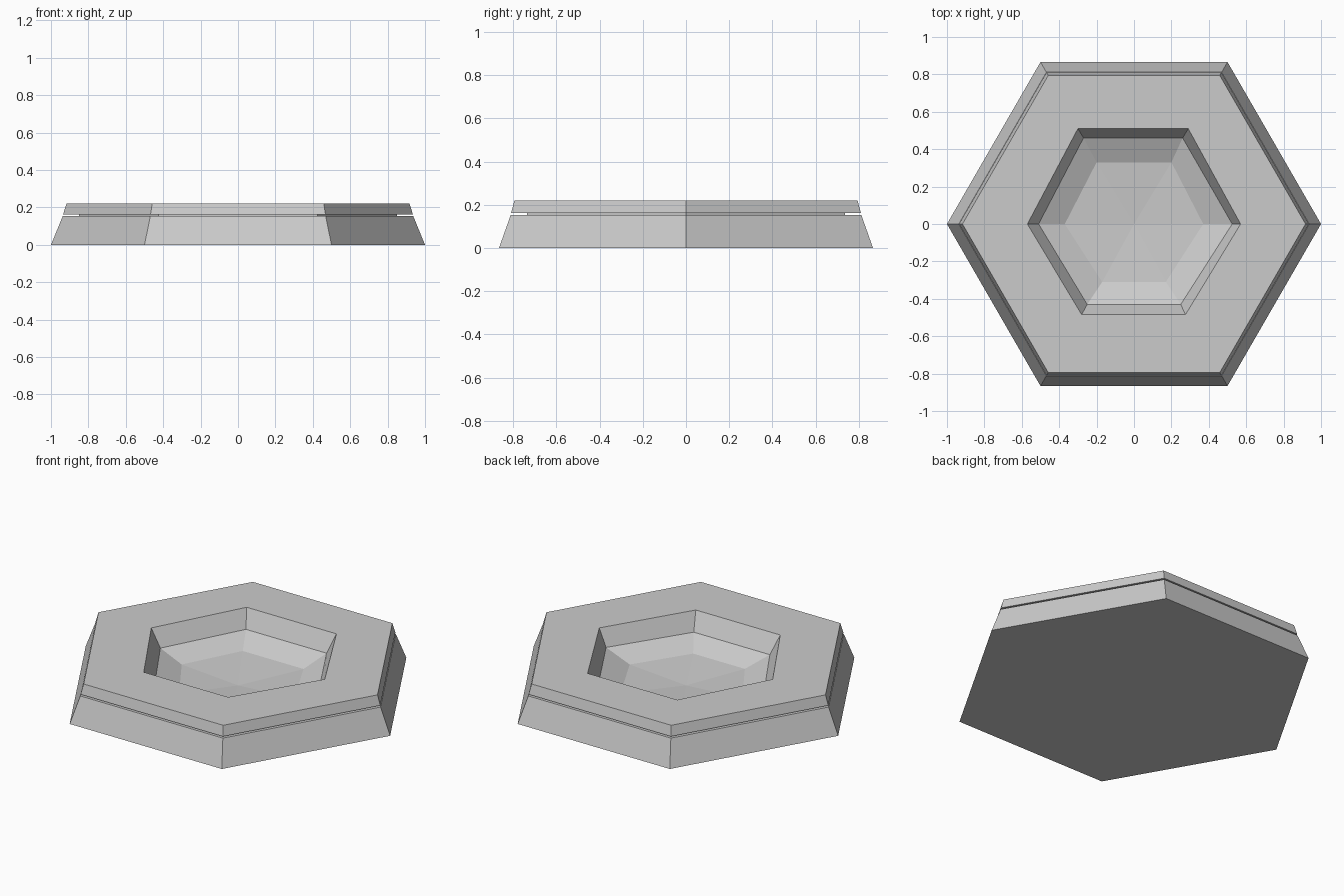
import bpy, bmesh
from math import cos, sin, pi

if "Cube" in bpy.data.objects:
    bpy.data.objects.remove(bpy.data.objects["Cube"])


def hexagon(radius, z):
    return [(radius * cos(i * pi / 3), radius * sin(i * pi / 3), z) for i in range(6)]


def uneven_hexagon(right, left, back, front, z):
    # left/right corner x; the other corners as (left x, right x, y)
    return [(right, 0, z), (back[1], back[2], z), (back[0], back[2], z),
            (left, 0, z), (front[0], front[2], z), (front[1], front[2], z)]


def loft(name, rings, end_point):
    bm = bmesh.new()
    loops = [[bm.verts.new(p) for p in ring] for ring in rings]
    bm.faces.new(loops[0][::-1])
    for a, b in zip(loops, loops[1:]):
        for i in range(6):
            j = (i + 1) % 6
            bm.faces.new((a[i], a[j], b[j], b[i]))
    tip = bm.verts.new(end_point)
    for i in range(6):
        bm.faces.new((loops[-1][i], loops[-1][(i + 1) % 6], tip))
    bmesh.ops.recalc_face_normals(bm, faces=bm.faces)
    mesh = bpy.data.meshes.new(name)
    bm.to_mesh(mesh)
    bm.free()
    obj = bpy.data.objects.new(name, mesh)
    bpy.context.collection.objects.link(obj)
    return obj


# Tapered hexagonal base
base = [hexagon(1.0, 0), hexagon(0.937, 0.154)]
# Thin shadow groove between base and lid
groove = [hexagon(0.85, 0.154), hexagon(0.85, 0.163)]
# Bevelled lid
lid = [hexagon(0.935, 0.163), hexagon(0.917, 0.221)]
# Faceted bowl: slightly uneven rim, wall foot and floor edge
bowl = [
    uneven_hexagon(0.57, -0.57, (-0.30, 0.29, 0.51), (-0.28, 0.275, -0.485), 0.221),
    uneven_hexagon(0.525, -0.51, (-0.27, 0.26, 0.46), (-0.25, 0.25, -0.43), 0.117),
    uneven_hexagon(0.37, -0.37, (-0.20, 0.20, 0.33), (-0.17, 0.17, -0.31), 0.057),
]

loft("hexagonal_dish", base + groove + lid + bowl, (0, 0, 0.032))
